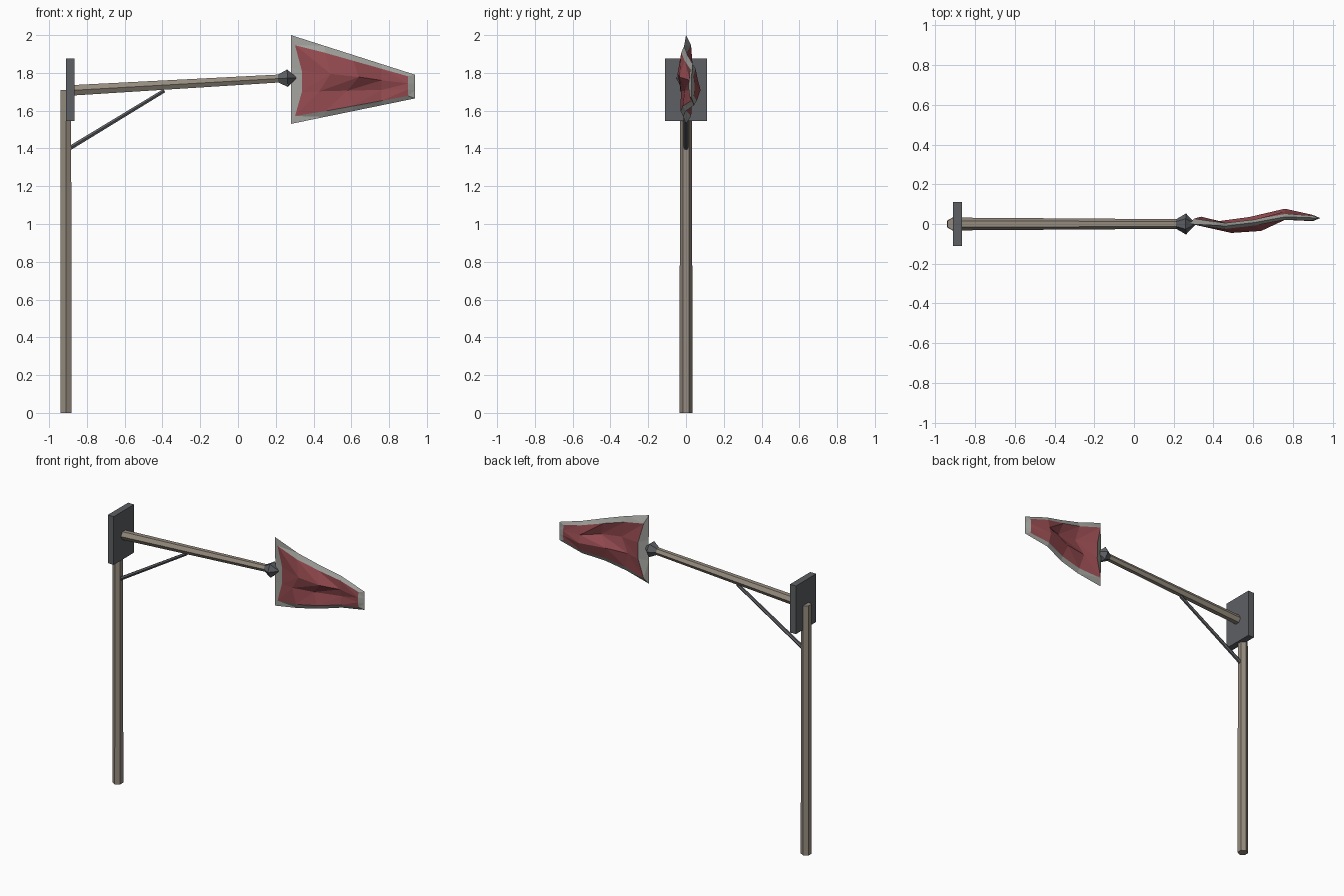
import bpy, bmesh
from mathutils import Vector

if "Cube" in bpy.data.objects:
    bpy.data.objects.remove(bpy.data.objects["Cube"])


def material(name, rgb):
    m = bpy.data.materials.new(name)
    m.diffuse_color = (*rgb, 1)
    m.use_nodes = True
    m.node_tree.nodes["Principled BSDF"].inputs["Base Color"].default_value = m.diffuse_color
    return m


WOOD = material("weathered_wood", (0.30, 0.26, 0.21))
IRON = material("dark_iron", (0.11, 0.115, 0.125))
RED = material("red_cloth", (0.30, 0.07, 0.08))
TRIM = material("grey_trim", (0.36, 0.36, 0.34))


def finish(name, bm, *mats):
    bmesh.ops.recalc_face_normals(bm, faces=bm.faces)
    me = bpy.data.meshes.new(name)
    bm.to_mesh(me)
    bm.free()
    for m in mats:
        me.materials.append(m)
    ob = bpy.data.objects.new(name, me)
    bpy.context.collection.objects.link(ob)
    return ob


def rod(name, start, end, r1, r2, mat, sides=6):
    """Faceted rod between two points, with edges facing +y and -y."""
    a, b = Vector(start), Vector(end)
    bm = bmesh.new()
    bmesh.ops.create_cone(bm, cap_ends=True, segments=sides, radius1=r1,
                          radius2=r2, depth=(b - a).length)
    ob = finish(name, bm, mat)
    ob.location = (a + b) / 2
    # all rods lie in the xz plane, so a turn about y is enough
    d = b - a
    ob.rotation_euler.y = Vector((0, 1)).angle_signed(Vector((d.x, d.z)))
    return ob


# Upright post, arm and diagonal brace
rod("post", (-0.911, 0, 0), (-0.911, 0, 1.71), 0.034, 0.032, WOOD)
rod("arm", (-0.89, 0, 1.707), (0.25, 0, 1.772), 0.032, 0.024, WOOD)
rod("brace", (-0.89, 0, 1.402), (-0.39, 0, 1.706), 0.013, 0.011, IRON)

# Mounting plate
bm = bmesh.new()
bmesh.ops.create_cube(bm, size=1)
bmesh.ops.scale(bm, vec=(0.045, 0.22, 0.33), verts=bm.verts)
bmesh.ops.translate(bm, vec=(-0.888, 0, 1.71), verts=bm.verts)
finish("mounting_plate", bm, IRON)

# Pointed finial on the arm end
rod("finial_base", (0.212, 0, 1.77), (0.262, 0, 1.772), 0.024, 0.053, IRON)
rod("finial_tip", (0.262, 0, 1.772), (0.308, 0, 1.774), 0.053, 0.004, IRON)

# Creased pennant: two red faceted sides joined by a bevelled grey trim
cols = [0.32, 0.46, 0.61, 0.76, 0.90]
rows = [0, 0.36, 0.66, 1]
wave = [0.012, -0.018, 0.002, 0.046, 0.030]
crease = [[0, 0.004, 0.003, 0],
          [0.008, -0.006, 0.012, 0.004],
          [0.006, -0.016, 0.012, -0.004],
          [-0.010, -0.004, 0.010, -0.004],
          [0, 0, 0, 0]]
nc, nr = len(cols), len(rows)
bm = bmesh.new()
front, back = {}, {}
for i, x in enumerate(cols):
    u = (x - 0.30) / 0.60
    top, bottom = 1.952 - 0.170 * u, 1.568 + 0.110 * u
    for j, t in enumerate(rows):
        inner = 0 < j < nr - 1
        px = x + (0.018 if inner else -0.018) * (i == 0) + 0.03 * (inner and i in (1, 2)) * (1 if j == 1 else -1)
        y = wave[i] + crease[i][j]
        half = 0.021 if inner else 0.015
        half *= 0.75 if i == nc - 1 else 1
        z = top + (bottom - top) * t
        front[i, j] = bm.verts.new((px, y - half, z))
        back[i, j] = bm.verts.new((px, y + half, z))

for side in (front, back):
    for i in range(nc - 1):
        for j in range(nr - 1):
            a, b, c, d = side[i, j], side[i + 1, j], side[i + 1, j + 1], side[i, j + 1]
            tris = [(a, b, c), (a, c, d)] if j == 0 else [(a, b, d), (b, c, d)]
            for tri in tris:
                bm.faces.new(tri)

# Outer trim edge follows the grid boundary
loop = ([(i, 0) for i in range(nc)] + [(nc - 1, j) for j in range(1, nr)]
        + [(i, nr - 1) for i in range(nc - 2, -1, -1)]
        + [(0, j) for j in range(nr - 2, 0, -1)])
rim = []
for i, j in loop:
    x = 0.28 if i == 0 else 0.938 if i == nc - 1 else cols[i]
    u = (x - 0.28) / 0.658
    top, bottom = 2.0 - 0.21 * u, 1.53 + 0.135 * u
    y = wave[i] + crease[i][j] - (0.012 if i == 0 else 0)
    rim.append(bm.verts.new((x, y, top + (bottom - top) * rows[j])))
for k, key in enumerate(loop):
    n = (k + 1) % len(loop)
    for side in (front, back):
        f = bm.faces.new((side[key], side[loop[n]], rim[n], rim[k]))
        f.material_index = 1
bmesh.ops.triangulate(bm, faces=[f for f in bm.faces if len(f.verts) > 3])
finish("pennant", bm, RED, TRIM)
